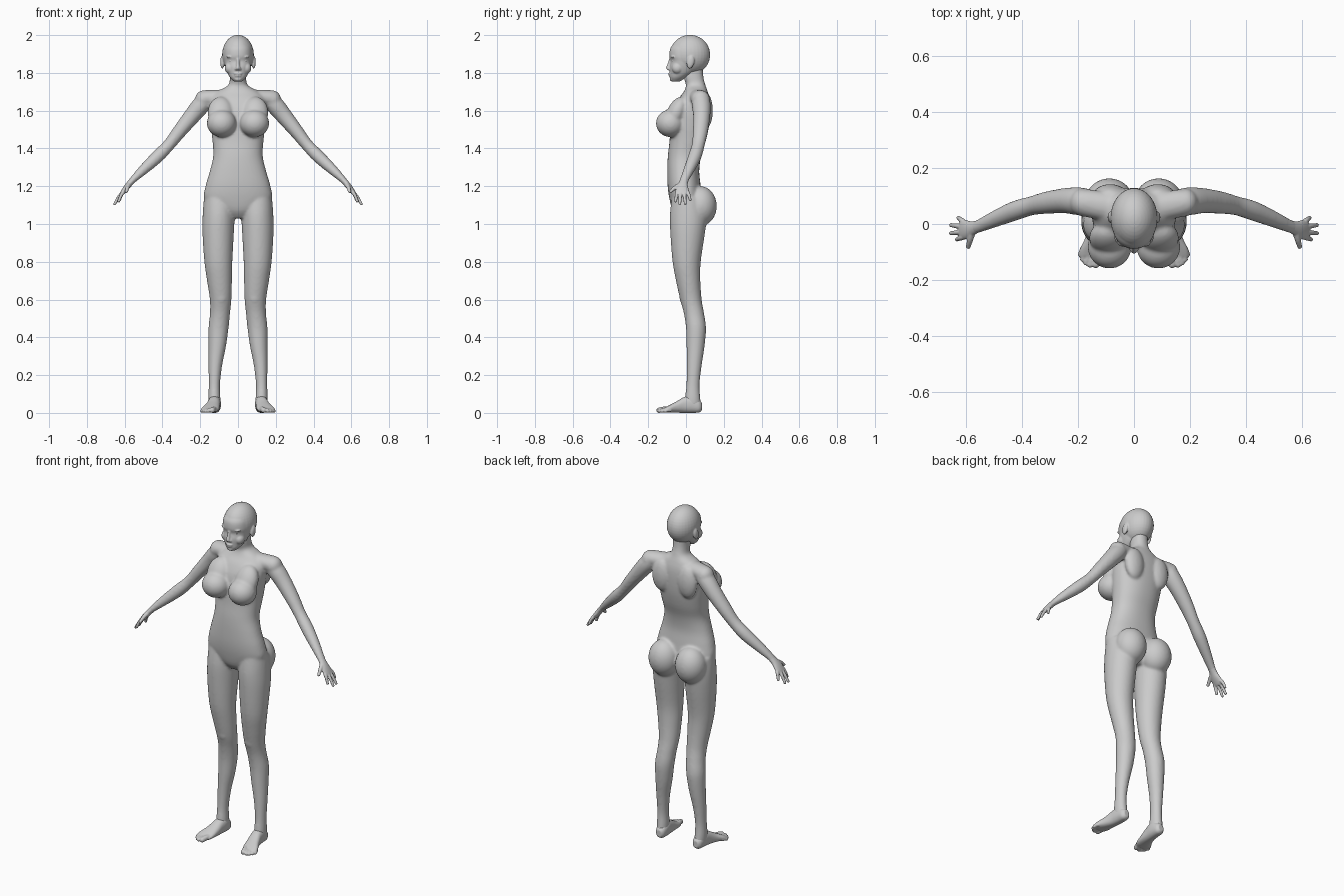
import bpy, bmesh, math
from mathutils import Vector, Matrix

X, Y, Z = Vector((1, 0, 0)), Vector((0, 1, 0)), Vector((0, 0, 1))


def spline(st, steps=4):
    """Catmull-Rom through the stations."""
    p = [st[0]] + list(st) + [st[-1]]
    out = []
    for i in range(1, len(p) - 2):
        for k in range(steps):
            t = k / steps
            out.append([0.5 * (2 * b + (c - a) * t + (2 * a - 5 * b + 4 * c - d) * t * t
                               + (3 * b - a - 3 * c + d) * t ** 3)
                        for a, b, c, d in zip(*p[i - 1:i + 3])])
    return out + [list(st[-1])]


def tube(bm, st, s=1, axis=None, ref=Y, power=2.0, sides=32):
    """Loft of (x, y, z, ru, rv) stations; s = -1 mirrors it to the other side."""
    pts = spline([(q[0] * s,) + tuple(q[1:]) for q in st])
    rings = []
    for i, q in enumerate(pts):
        c = Vector(q[:3])
        a, b = pts[max(i - 1, 0)], pts[min(i + 1, len(pts) - 1)]
        t = axis or (Vector(b[:3]) - Vector(a[:3])).normalized()
        u = ref.cross(t).normalized()
        v = t.cross(u)
        ring = []
        for k in range(sides):
            an = 2 * math.pi * k / sides
            cu, cv = math.cos(an), math.sin(an)
            cu = math.copysign(abs(cu) ** (2 / power), cu)
            cv = math.copysign(abs(cv) ** (2 / power), cv)
            ring.append(bm.verts.new(c + u * cu * q[3] + v * cv * q[4]))
        rings.append(ring)
    for r0, r1 in zip(rings, rings[1:]):
        for k in range(sides):
            j = (k + 1) % sides
            bm.faces.new((r0[k], r0[j], r1[j], r1[k]))
    bm.faces.new(rings[0][::-1])
    bm.faces.new(rings[-1])


def ball(bm, c, r, s=1, tilt=0.0):
    m = (Matrix.Translation((c[0] * s, c[1], c[2])) @ Matrix.Rotation(tilt, 4, 'X')
         @ Matrix.Diagonal((r[0], r[1], r[2], 1)))
    bmesh.ops.create_uvsphere(bm, u_segments=32, v_segments=20, radius=1, matrix=m)


def digit(bm, a, b, r0, r1, s, bend=0.004):
    a, b = Vector(a), Vector(b)
    m = (a + b) / 2 + Z * bend
    tube(bm, [(*a, r0, r0), (*m, (r0 + r1) / 2, (r0 + r1) / 2), (*b, r1, r1)], s, sides=16)
    ball(bm, b, (r1, r1, r1), s)


def slab(rows):
    """Rows of (z, centre x, half width, front y, back y) to stations."""
    return [(cx, (f + b) / 2, z, w, (b - f) / 2) for z, cx, w, f, b in rows]


def finish(bm, name, voxel, smooth):
    bmesh.ops.recalc_face_normals(bm, faces=bm.faces)
    me = bpy.data.meshes.new(name)
    bm.to_mesh(me)
    bm.free()
    ob = bpy.data.objects.new(name, me)
    bpy.context.collection.objects.link(ob)
    for f in me.polygons:
        f.use_smooth = True
    if voxel:
        rm = ob.modifiers.new("fuse", 'REMESH')
        rm.mode = 'VOXEL'
        rm.voxel_size = voxel
        rm.use_smooth_shade = True
        sm = ob.modifiers.new("soften", 'SMOOTH')
        sm.factor = 0.5
        sm.iterations = smooth
    return ob


# Body: torso and neck
body = bmesh.new()
tube(body, slab([
    (1.03, 0, .05, -.04, .05), (1.07, 0, .12, -.07, .075), (1.13, 0, .178, -.087, .085),
    (1.20, 0, .172, -.097, .078), (1.28, 0, .149, -.099, .07), (1.36, 0, .131, -.096, .08),
    (1.44, 0, .135, -.087, .105), (1.52, 0, .144, -.082, .122), (1.60, 0, .150, -.070, .128),
    (1.66, 0, .145, -.042, .125), (1.70, 0, .110, -.012, .115), (1.735, 0, .052, .0, .103),
    (1.78, 0, .043, -.012, .092), (1.84, 0, .043, .0, .09)]), axis=Z, power=2.25, sides=48)

for s in (1, -1):
    # Shoulder girdle, shoulder blade, chest and seat
    tube(body, [(0, .055, 1.672, .035, .05), (.09, .062, 1.673, .038, .05),
                (.17, .075, 1.665, .044, .05)], s)
    ball(body, (.182, .077, 1.658), (.046, .05, .05), s)
    ball(body, (.085, .105, 1.60), (.06, .037, .095), s)
    ball(body, (.087, -.082, 1.533), (.078, .077, .073), s)
    ball(body, (.092, -.05, 1.59), (.068, .05, .09), s, -0.45)
    ball(body, (.088, .077, 1.095), (.088, .086, .105), s)
    # Leg
    tube(body, slab([
        (1.14, .098, .082, -.075, .09), (1.05, .102, .085, -.085, .11),
        (.95, .105, .083, -.083, .10), (.80, .104, .074, -.071, .078),
        (.70, .098, .066, -.053, .076), (.60, .092, .057, -.031, .083),
        (.53, .095, .053, -.012, .095), (.45, .103, .053, .0, .106),
        (.35, .110, .046, .003, .098), (.25, .120, .036, .004, .083),
        (.15, .125, .030, .002, .072), (.08, .125, .032, -.006, .076),
        (.04, .124, .031, -.01, .08)]), s, axis=-Z)
    # Kneecap
    ball(body, (.09, -.008, .615), (.035, .027, .045), s)
    # Arm
    tube(body, [(.155, .075, 1.67, .042, .045), (.195, .081, 1.63, .048, .05),
                (.245, .083, 1.57, .044, .045), (.31, .076, 1.49, .037, .040),
                (.365, .065, 1.42, .032, .034), (.425, .047, 1.358, .034, .035),
                (.50, .016, 1.288, .027, .029), (.55, -.006, 1.24, .019, .024),
                (.575, -.015, 1.213, .015, .023)], s)
finish(body, "body", .007, 8)

# Head: cranium, face, jaw
head = bmesh.new()
ball(head, (0, .021, 1.896), (.084, .107, .105))
tube(head, slab([
    (1.755, 0, .022, -.076, -.03), (1.775, 0, .042, -.084, .0), (1.80, 0, .056, -.086, .04),
    (1.83, 0, .067, -.087, .065), (1.862, 0, .074, -.081, .08), (1.89, 0, .077, -.088, .09),
    (1.93, 0, .072, -.083, .09), (1.96, 0, .055, -.06, .08)]), axis=Z, power=2.2, sides=48)
# Nose, lips, chin
tube(head, [(0, -.082, 1.878, .007, .006), (0, -.089, 1.85, .008, .008),
            (0, -.097, 1.825, .012, .009), (0, -.09, 1.815, .012, .006)], axis=-Z)
ball(head, (0, -.085, 1.795), (.022, .009, .006))
ball(head, (0, -.083, 1.784), (.018, .009, .006))
ball(head, (0, -.073, 1.767), (.020, .014, .012))
for s in (1, -1):
    # Cheek, nostril, brow, ear
    ball(head, (.045, -.045, 1.825), (.025, .03, .03), s)
    ball(head, (.011, -.088, 1.82), (.007, .008, .007), s)
    ball(head, (.036, -.066, 1.885), (.026, .015, .007), s)
    ball(head, (.083, .024, 1.857), (.011, .020, .035), s, -0.2)
finish(head, "head", .004, 5)

# Eyes
eyes = bmesh.new()
for s in (1, -1):
    ball(eyes, (.033, -.061, 1.862), (.015, .013, .009), s)
finish(eyes, "eyes", 0, 0)

for s, side in ((1, "left"), (-1, "right")):
    # Hand: palm, thumb, fingers
    hand = bmesh.new()
    tube(hand, [(.545, -.004, 1.245, .017, .021), (.572, -.014, 1.216, .016, .024),
                (.593, -.02, 1.19, .015, .033), (.614, -.019, 1.162, .011, .036),
                (.619, -.019, 1.155, .007, .032)], s)
    digit(hand, (.578, -.032, 1.207), (.591, -.081, 1.172), .013, .0085, s)
    for y0, tip in ((-.046, (.631, -.055, 1.121)), (-.028, (.653, -.033, 1.106)),
                    (-.010, (.652, -.004, 1.108)), (.008, (.626, .022, 1.128))):
        digit(hand, (.608, y0, 1.168), tip, .0105, .0075, s, .007)
    finish(hand, side + "_hand", .0032, 3)

    # Foot: heel to ball, then toes
    foot = bmesh.new()
    tube(foot, [(.121, .084, .033, .016, .02), (.122, .068, .036, .028, .034),
                (.123, .03, .046, .033, .046), (.127, -.01, .042, .034, .042),
                (.135, -.05, .031, .039, .030), (.147, -.09, .021, .046, .019),
                (.152, -.115, .015, .042, .012)], s, axis=-Y, ref=Z, power=2.3)
    for a, b, r in (((.122, -.09, .018), (.136, -.143, .014), .0145),
                    ((.142, -.10, .016), (.157, -.146, .011), .0105),
                    ((.157, -.10, .015), (.171, -.138, .010), .010),
                    ((.170, -.09, .014), (.183, -.126, .010), .0095),
                    ((.180, -.08, .013), (.191, -.109, .010), .0095)):
        digit(foot, a, b, r, r, s, .003)
    for v in foot.verts:
        v.co.z = max(v.co.z, 0.0)
    finish(foot, side + "_foot", .004, 4)
